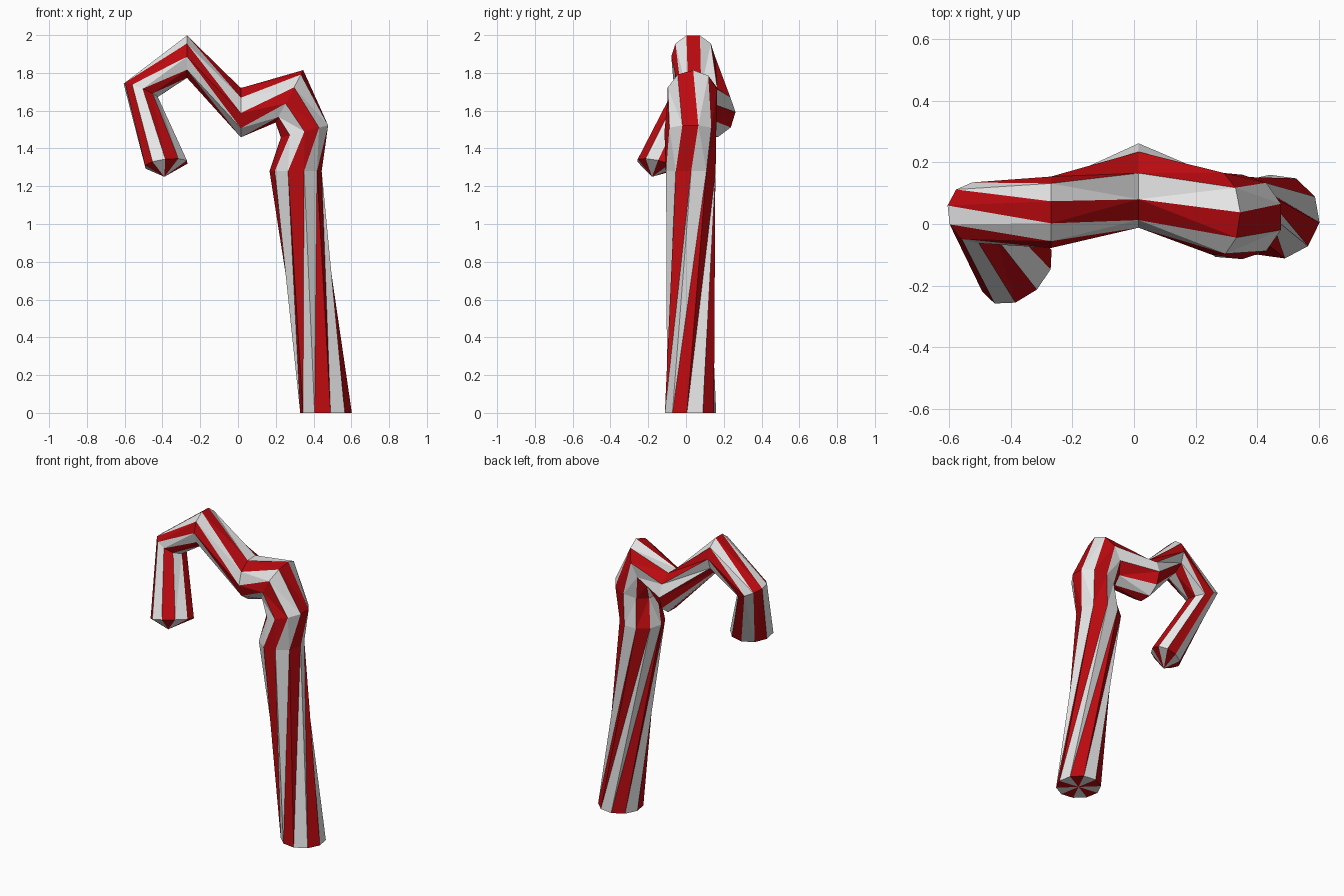
import bpy, bmesh, math
from mathutils import Vector

if "Cube" in bpy.data.objects:
    bpy.data.objects.remove(bpy.data.objects["Cube"])

SIDES = 10


def material(name, rgb):
    m = bpy.data.materials.new(name)
    m.diffuse_color = (*rgb, 1)
    m.use_nodes = True
    m.node_tree.nodes["Principled BSDF"].inputs["Base Color"].default_value = m.diffuse_color
    return m


white = material("white", (0.9, 0.9, 0.9))
red = material("red", (0.5, 0.003, 0.005))

DEPTH = (0, 1, 0)
# Rings along the cane: centre, direction, depth axis, radius across, radius in depth, twist in degrees
RINGS = [
    ((0.466, 0.024, 0.0), (0, 0, 1), DEPTH, 0.138, 0.138, -80),
    ((0.305, 0.025, 1.28), (0, 0, 1), DEPTH, 0.138, 0.138, 1),
    ((0.352, 0.023, 1.49), (-0.25, 0, 0.97), DEPTH, 0.136, 0.137, 18),
    ((0.272, 0.033, 1.676), (-0.884, 0, 0.467), DEPTH, 0.157, 0.138, 2),
    ((0.015, 0.125, 1.59), (-1, 0, 0), DEPTH, 0.137, 0.137, -19),
    ((-0.27, 0.038, 1.886), (-1, 0, 0), DEPTH, 0.118, 0.116, 18),
    ((-0.515, 0.036, 1.708), (-0.385, -0.12, -0.915), DEPTH, 0.1, 0.1, 50),
    ((-0.38, -0.152, 1.315), (0.2, -0.27, -0.94), (-0.66, 0.75, 0), 0.134, 0.094, 87),
]

bm = bmesh.new()


def add_ring(centre, direction, depth, ru, rv, twist):
    n = Vector(direction).normalized()
    u = Vector(depth).cross(n).normalized()
    v = n.cross(u)
    verts = []
    for k in range(SIDES):
        a = math.radians(twist + 360 * k / SIDES)
        verts.append(bm.verts.new(Vector(centre) + u * ru * math.cos(a) + v * rv * math.sin(a)))
    return verts


def striped(verts, k):
    bm.faces.new(verts).material_index = k % 2


# Striped tube walls, each side split along its shorter diagonal so twisted parts stay full
rings = [add_ring(*r) for r in RINGS]
for lo, hi in zip(rings, rings[1:]):
    for k in range(SIDES):
        a, b, c, d = lo[k], lo[(k + 1) % SIDES], hi[(k + 1) % SIDES], hi[k]
        if (b.co - d.co).length < (a.co - c.co).length:
            striped((a, b, d), k)
            striped((b, c, d), k)
        else:
            striped((a, b, c), k)
            striped((a, c, d), k)

# Flat foot and blunt pointed tip, both as striped wedges
foot = bm.verts.new(RINGS[0][0])
tip = bm.verts.new((-0.39, -0.18, 1.25))
for k in range(SIDES):
    j = (k + 1) % SIDES
    striped((rings[0][j], rings[0][k], foot), k)
    striped((rings[-1][k], rings[-1][j], tip), k)

bmesh.ops.recalc_face_normals(bm, faces=bm.faces[:])
mesh = bpy.data.meshes.new("striped_cane")
bm.to_mesh(mesh)
bm.free()
mesh.materials.append(white)
mesh.materials.append(red)
bpy.context.collection.objects.link(bpy.data.objects.new("striped_cane", mesh))
